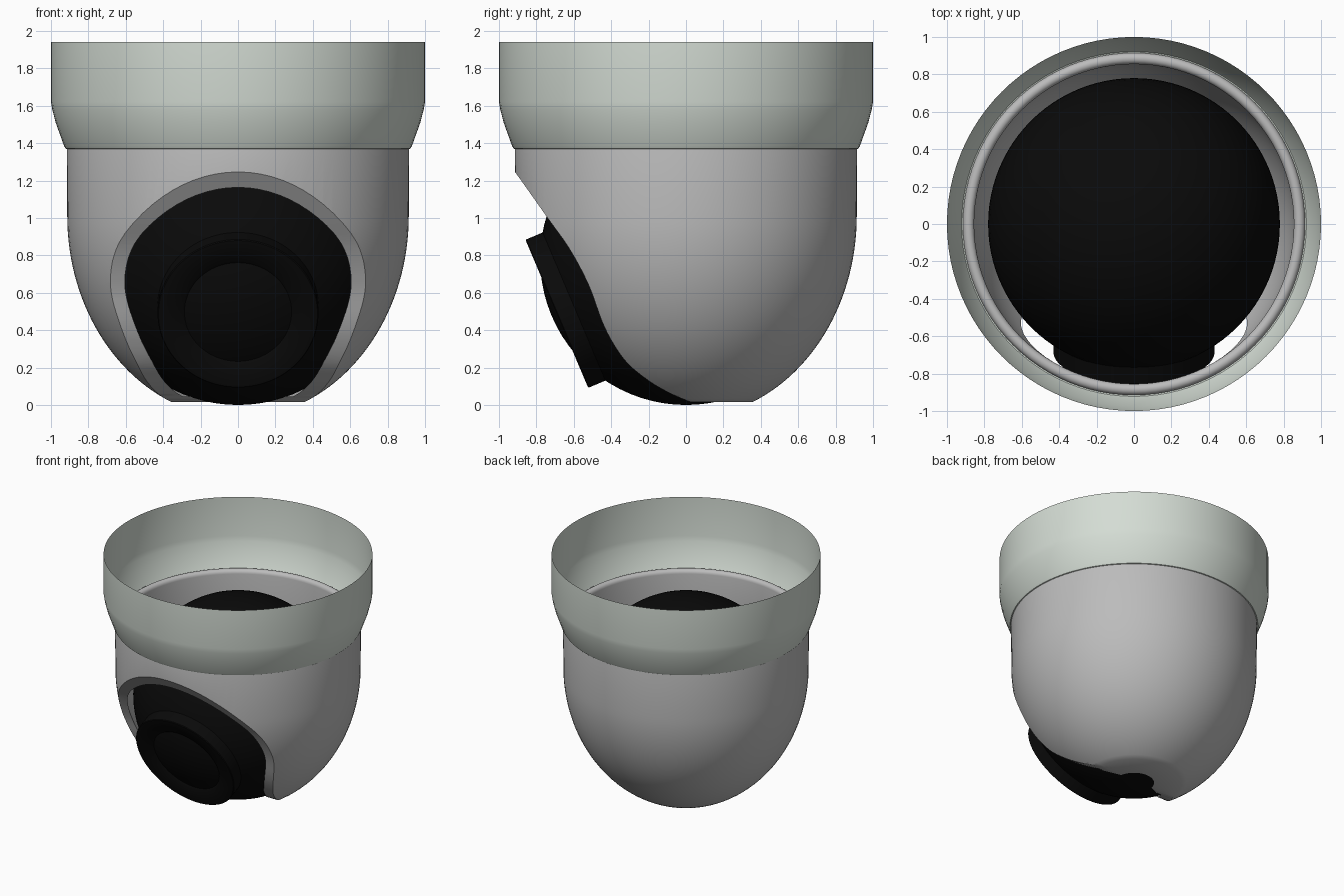
import bpy, bmesh, math
from mathutils import Vector, Matrix

if "Cube" in bpy.data.objects:
    bpy.data.objects.remove(bpy.data.objects["Cube"])


def material(name, rgb):
    m = bpy.data.materials.new(name)
    m.diffuse_color = (*rgb, 1)
    m.use_nodes = True
    m.node_tree.nodes["Principled BSDF"].inputs["Base Color"].default_value = m.diffuse_color
    return m


COLLAR = material("pale green grey", (0.66, 0.72, 0.66))
SHELL = material("mid grey", (0.50, 0.50, 0.50))
BLACK = material("black", (0.003, 0.003, 0.003))
LENS = material("lens black", (0.005, 0.005, 0.005))


def finish(name, bm, mat):
    bmesh.ops.remove_doubles(bm, verts=bm.verts[:], dist=1e-5)
    bmesh.ops.recalc_face_normals(bm, faces=bm.faces[:])
    me = bpy.data.meshes.new(name)
    bm.to_mesh(me)
    bm.free()
    me.materials.append(mat)
    ob = bpy.data.objects.new(name, me)
    bpy.context.collection.objects.link(ob)
    return ob


def activate(ob):
    bpy.ops.object.select_all(action='DESELECT')
    ob.select_set(True)
    bpy.context.view_layer.objects.active = ob


def smooth(ob, angle=35):
    activate(ob)
    bpy.ops.object.shade_smooth_by_angle(angle=math.radians(angle))


def lathe(name, profile, mat, closed=False, steps=96):
    """Spin a (radius, height) profile around z."""
    bm = bmesh.new()
    vs = [bm.verts.new((r, 0, z)) for r, z in profile]
    for a, b in zip(vs, vs[1:]):
        bm.edges.new((a, b))
    if closed:
        bm.edges.new((vs[-1], vs[0]))
    bmesh.ops.spin(bm, geom=bm.verts[:] + bm.edges[:], cent=(0, 0, 0),
                   axis=(0, 0, 1), angle=2 * math.pi, steps=steps)
    return finish(name, bm, mat)


def spline(pts, n=6):
    """Catmull-Rom curve through the points."""
    p = [Vector(q) for q in pts]
    p = [2 * p[0] - p[1]] + p + [2 * p[-1] - p[-2]]
    out = []
    for a, b, c, d in zip(p, p[1:], p[2:], p[3:]):
        for i in range(n):
            t = i / n
            out.append(0.5 * (2 * b + (c - a) * t + (2 * a - 5 * b + 4 * c - d) * t * t
                              + (3 * b - a - 3 * c + d) * t ** 3))
    return out + [p[-2]]


# Mounting collar: thin open sleeve with a tapered lower edge
collar = lathe("collar", [(1.0, 1.94), (1.0, 1.62), (0.993, 1.58), (0.975, 1.51),
                          (0.93, 1.385), (0.922, 1.371), (0.905, 1.365)], COLLAR)
smooth(collar)


# Housing shell: double-walled cup with a flat bottom and rounded lip
def bowl(radius, depth, floor, n=28):
    end = math.acos(math.sqrt(1 - ((1.01 - floor) / depth) ** 2))
    return [(radius * math.cos(end * i / n), 1.01 - depth * math.sin(end * i / n))
            for i in range(n + 1)]


lip = [(0.885 - 0.03 * math.cos(math.pi * i / 8), 1.375 + 0.03 * math.sin(math.pi * i / 8))
       for i in range(9)]
outer = bowl(0.913, 1.08, 0.015)
inner = bowl(0.855, 1.03, 0.045)
shell = lathe("housing_shell",
              [(0, 0.045)] + inner[::-1] + lip + outer + [(0, 0.015)], SHELL)

# Front opening: curved side profile cut straight across the shell
edge = spline([(-1.05, 1.43), (-0.91, 1.24), (-0.74, 1.0), (-0.62, 0.83), (-0.52, 0.64),
               (-0.45, 0.45), (-0.39, 0.33), (-0.31, 0.22), (-0.2, 0.13), (-0.1, 0.07),
               (0.0, 0.025), (0.06, 0.0), (0.1, -0.06)])
outline = [(p.x, p.y) for p in edge] + [(0.1, -0.3), (-1.3, -0.3), (-1.3, 1.43)]
bm = bmesh.new()
face = bm.faces.new([bm.verts.new((-1.2, y, z)) for y, z in outline])
ext = bmesh.ops.extrude_face_region(bm, geom=[face])
bmesh.ops.translate(bm, vec=(2.4, 0, 0),
                    verts=[g for g in ext["geom"] if isinstance(g, bmesh.types.BMVert)])
cutter = finish("opening_cutter", bm, SHELL)
cutter.hide_render = True
mod = shell.modifiers.new("opening", 'BOOLEAN')
mod.operation = 'DIFFERENCE'
mod.solver = 'EXACT'
mod.object = cutter
activate(shell)
bpy.ops.object.modifier_apply(modifier=mod.name)
bpy.data.objects.remove(cutter)
smooth(shell)

# Camera ball
R = 0.78
ball = lathe("camera_ball", [(R * math.sin(math.pi * i / 40), R - R * math.cos(math.pi * i / 40))
                             for i in range(41)], BLACK)
smooth(ball)

# Lens barrel with stepped rings, and a domed lens, tilted down at the front
axis = Vector((0, -0.92, -0.39)).normalized()
pose = Matrix.Translation((0, 0, R)) @ axis.to_track_quat('Z', 'Y').to_matrix().to_4x4()
barrel = lathe("lens_barrel", [(0.43, 0.55), (0.43, 0.745), (0.425, 0.75), (0.40, 0.75),
                               (0.30, 0.735), (0.28, 0.72), (0.23, 0.72), (0.21, 0.735),
                               (0.17, 0.735), (0.10, 0.71), (0, 0.71)], BLACK)
lens = lathe("lens", [(0.09 * math.cos(math.pi * i / 16), 0.71 + 0.03 * math.sin(math.pi * i / 16))
                      for i in range(9)], LENS, steps=48)
for ob in (barrel, lens):
    ob.matrix_world = pose
    smooth(ob)
